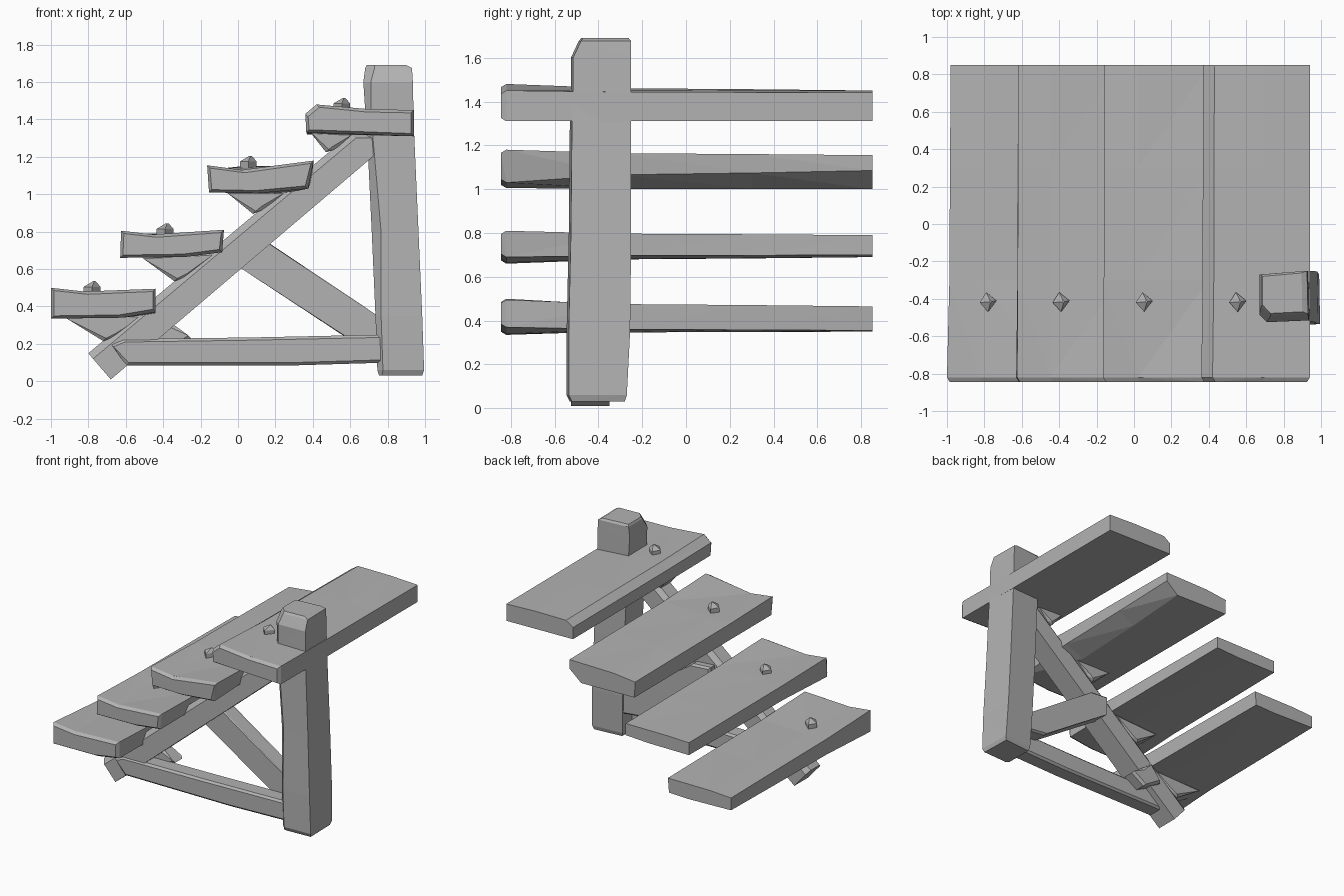
import bpy, bmesh
from mathutils import Vector

if "Cube" in bpy.data.objects:
    bpy.data.objects.remove(bpy.data.objects["Cube"], do_unlink=True)

GREY = (0.45, 0.45, 0.45, 1)
wood = bpy.data.materials.new("grey_wood")
wood.use_nodes = True
wood.diffuse_color = GREY
wood.node_tree.nodes["Principled BSDF"].inputs["Base Color"].default_value = GREY


def loft(name, rings):
    """Skin a list of rings with equal point counts and cap both ends."""
    bm = bmesh.new()
    loops = [[bm.verts.new(p) for p in ring] for ring in rings]
    n = len(loops[0])
    for a, b in zip(loops, loops[1:]):
        for i in range(n):
            j = (i + 1) % n
            bm.faces.new((a[i], a[j], b[j], b[i]))
    bm.faces.new(loops[0])
    bm.faces.new(loops[-1])
    bmesh.ops.triangulate(bm, faces=bm.faces[:])
    bmesh.ops.recalc_face_normals(bm, faces=bm.faces[:])
    mesh = bpy.data.meshes.new(name)
    bm.to_mesh(mesh)
    bm.free()
    mesh.materials.append(wood)
    obj = bpy.data.objects.new(name, mesh)
    bpy.context.collection.objects.link(obj)
    return obj


def at_y(profile, y):
    return [(x, y, z) for x, z in profile]


def shrink(profile, amount):
    """Pull every point a little toward the middle of the profile."""
    c = sum((Vector(p) for p in profile), Vector((0, 0))) / len(profile)
    return [Vector(p) - Vector([max(-amount, min(amount, d)) for d in Vector(p) - c])
            for p in profile]


def blend(a, b, t):
    return [Vector(p).lerp(Vector(q), t) for p, q in zip(a, b)]


def slab(name, profile, y0, y1, trim=0.015):
    """Board cut from a side outline, with softened faces."""
    return loft(name, [at_y(shrink(profile, trim), y0), at_y(profile, y0 + trim),
                       at_y(profile, y1 - trim), at_y(shrink(profile, trim), y1)])


# Treads: front outline and back outline, each running round from lower left
treads = [
    ([(-1, .335), (-1, .5), (-.82, .48), (-.44, .495), (-.44, .37), (-.62, .34)],
     [(-.98, .36), (-.98, .455), (-.8, .465), (-.44, .465), (-.45, .355), (-.62, .35)]),
    ([(-.63, .66), (-.625, .805), (-.45, .785), (-.075, .81), (-.085, .69), (-.28, .665)],
     [(-.62, .69), (-.62, .785), (-.45, .79), (-.08, .79), (-.08, .7), (-.28, .69)]),
    ([(-.155, 1.01), (-.165, 1.155), (.02, 1.13), (.405, 1.18), (.375, 1.03), (.1, 1.005)],
     [(-.155, 1.01), (-.16, 1.13), (.02, 1.15), (.4, 1.155), (.4, 1.085), (.3, 1.0)]),
    ([(.365, 1.33), (.36, 1.43), (.42, 1.48), (.7, 1.455), (.94, 1.45), (.94, 1.31)],
     [(.37, 1.32), (.37, 1.41), (.43, 1.45), (.7, 1.45), (.94, 1.44), (.94, 1.31)]),
]
for k, (front, back) in enumerate(treads, 1):
    loft(f"tread_{k}", [at_y(shrink(front, .015), -.845), at_y(front, -.82),
                        at_y(blend(front, back, .65), -.3), at_y(blend(front, back, .8), .3),
                        at_y(back, .85)])

# Nail heads: small faceted pegs with a pointed top
for k, (x, z) in enumerate([(-.78, .47), (-.39, .78), (.055, 1.14), (.555, 1.45)], 1):
    r = .045
    base = [(x - r, -.42, z), (x, -.47, z), (x + r, -.41, z), (x - .01, -.365, z)]
    mid = [(a, b, z + .035) for a, b, _ in base]
    tip = [(x + .012 + (a - x) * .15, -.415 + (b + .415) * .15, z + .065) for a, b, _ in base]
    loft(f"nail_{k}", [base, mid, tip])

# Sloping stringer with a chamfered upper front edge
outline = [(-.68, .01), (-.8, .15), (.6, 1.32), (.75, 1.32), (.72, 1.2)]
chamfered = [(-.68, .01), (-.775, .12), (.63, 1.3), (.75, 1.3), (.72, 1.2)]
loft("stringer", [at_y(chamfered, -.525), at_y(outline, -.49),
                  at_y(outline, -.38), at_y(chamfered, -.35)])

# Wedges that carry the treads
wedges = [[(-.93, .35), (-.72, .215), (-.64, .24), (-.5, .36)],
          [(-.52, .67), (-.34, .535), (-.26, .56), (-.12, .69)],
          [(-.07, 1.02), (.08, .895), (.14, .92), (.26, 1.02)],
          [(.38, 1.34), (.47, 1.225), (.52, 1.24), (.62, 1.33)]]
for k, w in enumerate(wedges, 1):
    slab(f"wedge_{k}", w, -.51, -.35)

# Ground beam, diagonal brace and the small block at the foot
slab("ground_beam", [(-.6, .085), (-.68, .2), (-.62, .225), (.1, .235), (.8, .25),
                     (.8, .1), (.3, .085)], -.535, -.4)
slab("brace", [(.0, .62), (.0, .76), (.15, .75), (.8, .31), (.8, .2), (.6, .22)], -.42, -.29)
slab("foot_block", [(-.52, .24), (-.44, .37), (-.34, .3), (-.25, .23), (-.36, .16)], -.42, -.31)

# Upright post with one cut corner: x range, y range, height, corner cut
post = [(.755, .985, -.53, -.28, .03, .015), (.745, .995, -.545, -.27, .06, .03),
        (.735, .985, -.545, -.255, .35, .03), (.715, .965, -.535, -.25, .8, .05),
        (.69, .942, -.53, -.25, 1.32, .03), (.68, .938, -.525, -.25, 1.45, .03),
        (.67, .935, -.525, -.25, 1.6, .04), (.68, .93, -.49, -.25, 1.675, .05)]
rings = [[(x0 + c, y0, z), (x1, y0 + .01, z), (x1 - .005, y1, z), (x0, y1 - .02, z),
          (x0, y0 + c, z)] for x0, x1, y0, y1, z, c in post]
rings.append([(.73 + (p[0] - .73) * .85, -.37 + (p[1] + .37) * .9, 1.69) for p in rings[-1]])
loft("post", rings)
